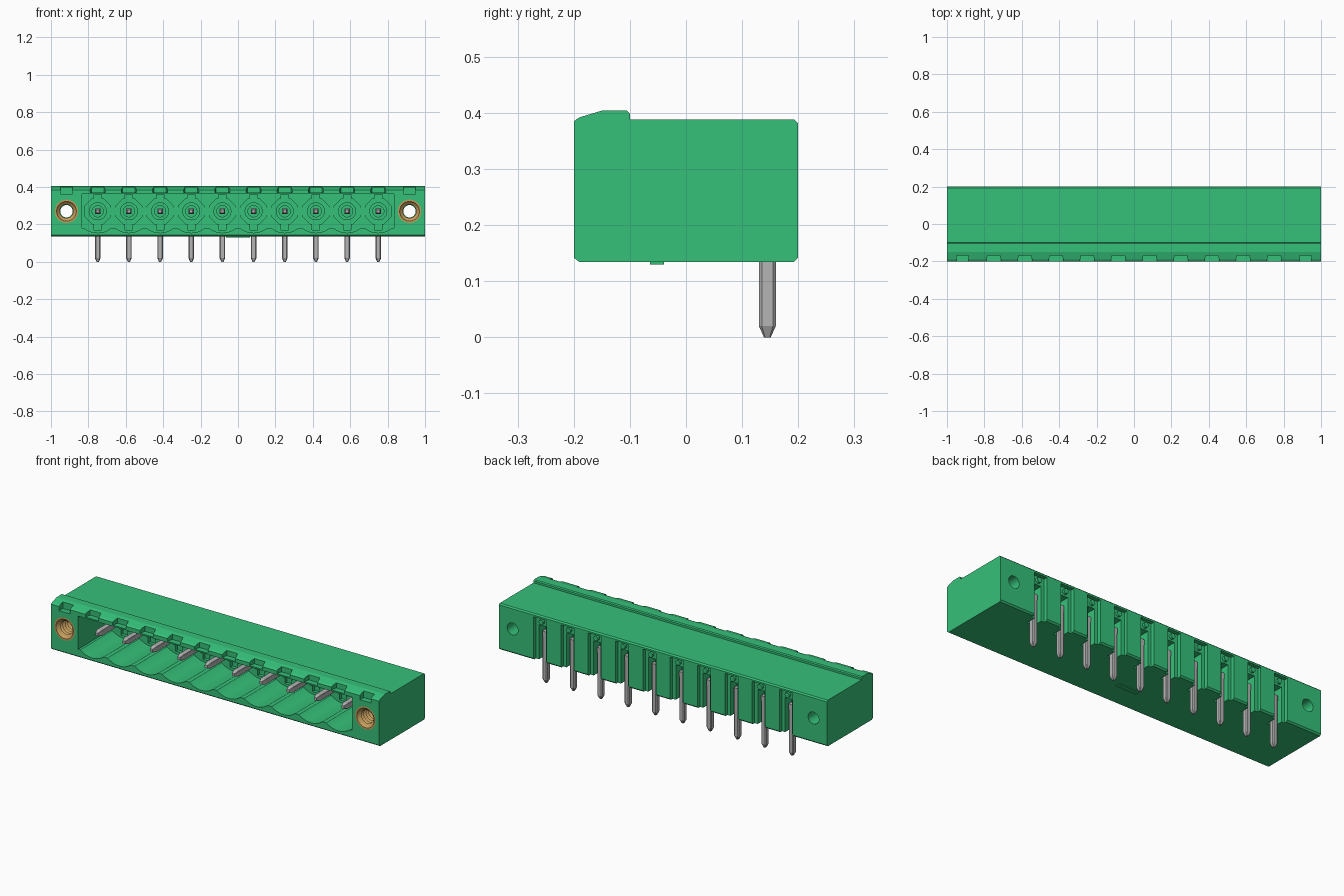
import bpy, bmesh, math

cube = bpy.data.objects.get("Cube")
if cube:
    bpy.data.objects.remove(cube, do_unlink=True)


def material(name, rgb, metallic=0.0):
    m = bpy.data.materials.new(name)
    m.use_nodes = True
    m.diffuse_color = (*rgb, 1)
    node = next(n for n in m.node_tree.nodes if n.type == "BSDF_PRINCIPLED")
    node.inputs["Base Color"].default_value = (*rgb, 1)
    return m


GREEN = material("green plastic", (0.036, 0.53, 0.19))
GREY = material("grey metal", (0.46, 0.46, 0.46))
BRASS = material("brass", (0.55, 0.34, 0.11))


def place(axis, p, t):
    u, v = p
    return {"x": (t, u, v), "y": (u, t, v), "z": (u, v, t)}[axis]


def add_prism(bm, rings, axis):
    """Loft through (points, position) rings along an axis, with closed ends."""
    loops = [[bm.verts.new(place(axis, p, t)) for p in pts] for pts, t in rings]
    n = len(loops[0])
    for a, b in zip(loops, loops[1:]):
        for i in range(n):
            j = (i + 1) % n
            bm.faces.new((a[i], a[j], b[j], b[i]))
    bm.faces.new(loops[0])
    bm.faces.new(loops[-1])


def finish(name, bm, mat):
    bmesh.ops.recalc_face_normals(bm, faces=bm.faces)
    me = bpy.data.meshes.new(name)
    bm.to_mesh(me)
    bm.free()
    me.materials.append(mat)
    ob = bpy.data.objects.new(name, me)
    bpy.context.collection.objects.link(ob)
    return ob


def solids(name, mat, axis, parts):
    bm = bmesh.new()
    for rings in parts:
        add_prism(bm, rings, axis)
    return finish(name, bm, mat)


def activate(ob):
    bpy.ops.object.select_all(action="DESELECT")
    ob.select_set(True)
    bpy.context.view_layer.objects.active = ob


def smooth(ob):
    activate(ob)
    bpy.ops.object.shade_smooth_by_angle(angle=math.radians(15))


def rect(u0, u1, v0, v1):
    return [(u0, v0), (u1, v0), (u1, v1), (u0, v1)]


def circle(u, v, r, n=32, turn=0.0):
    return [(u + r * math.cos(turn + math.tau * i / n),
             v + r * math.sin(turn + math.tau * i / n)) for i in range(n)]


def chamfered(u, v, h, c):
    return [(u + a, v + b) for a, b in
            ((-h + c, -h), (h - c, -h), (h, -h + c), (h, h - c),
             (h - c, h), (-h + c, h), (-h, h - c), (-h, -h + c))]


def straight(pts, a, b):
    return [(pts, a), (pts, b)]


def cut(body, axis, parts):
    cutter = solids("cutter", GREEN, axis, parts)
    cutter.hide_render = True
    activate(body)
    mod = body.modifiers.new("cut", "BOOLEAN")
    mod.operation, mod.solver, mod.object = "DIFFERENCE", "EXACT", cutter
    bpy.ops.object.modifier_apply(modifier=mod.name)
    bpy.data.objects.remove(cutter, do_unlink=True)


PITCH = 1 / 6
XS = [(i - 4.5) * PITCH for i in range(10)]
FLANGES = (-0.917, 0.917)
ZC = 0.27       # pin axis height
WALL = 0.08     # rear wall of the socket

# Housing block from its side profile
profile = [(-0.19, 0.134), (-0.2, 0.142), (-0.2, 0.385), (-0.19, 0.392),
           (-0.15, 0.404), (-0.105, 0.404), (-0.1, 0.399), (-0.1, 0.388),
           (0.193, 0.388), (0.2, 0.381), (0.2, 0.142), (0.192, 0.134)]
housing = solids("housing", GREEN, "x", [straight(profile, -1, 1)])

# Front socket with a scalloped floor
R = 0.115
half = math.acos((ZC - 0.18) / R)
socket = [(0.835, 0.363), (-0.835, 0.363), (-0.835, 0.18)]
for x in XS:
    for i in range(13):
        a = half * (i / 6 - 1)
        socket.append((x + R * math.sin(a), ZC - R * math.cos(a)))
socket.append((0.835, 0.18))
cut(housing, "y", [straight(socket, -0.3, WALL)])

# Keying notches along the ridge, and square ones over the flanges
cut(housing, "z", [straight([(x - 0.045, -0.22), (x + 0.045, -0.22),
                             (x + 0.033, -0.168), (x - 0.033, -0.168)], 0.37, 0.45)
                   for x in XS])
cut(housing, "z", [straight(rect(x - 0.033, x + 0.033, -0.22, -0.168), 0.362, 0.45)
                   for x in FLANGES])

# Recessed cells and grooves in the rear wall of the socket
cut(housing, "y", [straight(circle(x, ZC, 0.075, 8, math.pi / 8), 0.06, WALL + 0.012)
                   for x in XS])
cut(housing, "y", [straight(rect(x - 0.02, x + 0.02, 0.17, 0.36), 0.06, WALL + 0.018)
                   for x in XS])
cut(housing, "y", [straight(rect(-0.75, 0.75, 0.25, 0.29), 0.06, WALL + 0.008)])

# Rear pin slots: a wide shallow recess, then a narrow deep one
cut(housing, "y", [straight(rect(x - 0.04, x + 0.04, 0.1, 0.372), 0.178, 0.25) for x in XS])
cut(housing, "y", [straight(rect(x - 0.021, x + 0.021, 0.1, 0.325), 0.122, 0.25) for x in XS])

# Flange holes
cut(housing, "y", [straight(circle(x, ZC, 0.0625), -0.3, 0) for x in FLANGES])
cut(housing, "y", [straight(circle(x, ZC, 0.033), -0.1, 0.3) for x in FLANGES])
smooth(housing)

# Collars around the pins inside the socket
bm = bmesh.new()
for x in XS:
    ring_profile = [(0.048, 0.105), (0.048, 0.07), (0.03, 0.07), (0.03, 0.09)]
    add_prism(bm, [(circle(x, ZC, r, 24), y) for r, y in ring_profile], "y")
smooth(finish("pin_collars", bm, GREEN))

# Small round studs above the rear slots
smooth(solids("rear_studs", GREEN, "y",
              [straight(circle(x, 0.348, 0.014, 16), 0.17, 0.192) for x in XS]))

# Thin plate under the housing
solids("underside_plate", GREEN, "z",
       [straight(rect(-0.065, 0.065, -0.064, -0.039), 0.13, 0.136)])

# Bent pins: tapered contact and tapered solder leg
for number, x in enumerate(XS, 1):
    bm = bmesh.new()
    add_prism(bm, [(chamfered(x, ZC, 0.008, 0.001), -0.16),
                   (chamfered(x, ZC, 0.015, 0.002), -0.135),
                   (chamfered(x, ZC, 0.015, 0.002), 0.158)], "y")
    add_prism(bm, [(chamfered(x, 0.145, 0.006, 0.002), 0),
                   (chamfered(x, 0.145, 0.015, 0.005), 0.02),
                   (chamfered(x, 0.145, 0.015, 0.005), 0.285)], "z")
    finish(f"pin_{number}", bm, GREY)

# Threaded brass inserts, turned from a ridged tube profile
THREADS = 9
tube = [(0.063, -0.002), (0.063, -0.2), (0.053, -0.2), (0.048, -0.192)]
for i in range(THREADS):
    y = -0.188 + 0.02 * i
    tube += [(0.036, y + 0.006), (0.047, y + 0.016)]
tube.append((0.036, -0.002))
for side, x in zip(("right", "left"), FLANGES):
    bm = bmesh.new()
    rings = [[bm.verts.new((px, y, pz)) for px, pz in circle(x, ZC, r)] for r, y in tube]
    for a, b in zip(rings, rings[1:] + rings[:1]):
        for i in range(len(a)):
            j = (i + 1) % len(a)
            bm.faces.new((a[i], a[j], b[j], b[i]))
    smooth(finish(f"{side}_threaded_insert", bm, BRASS))
